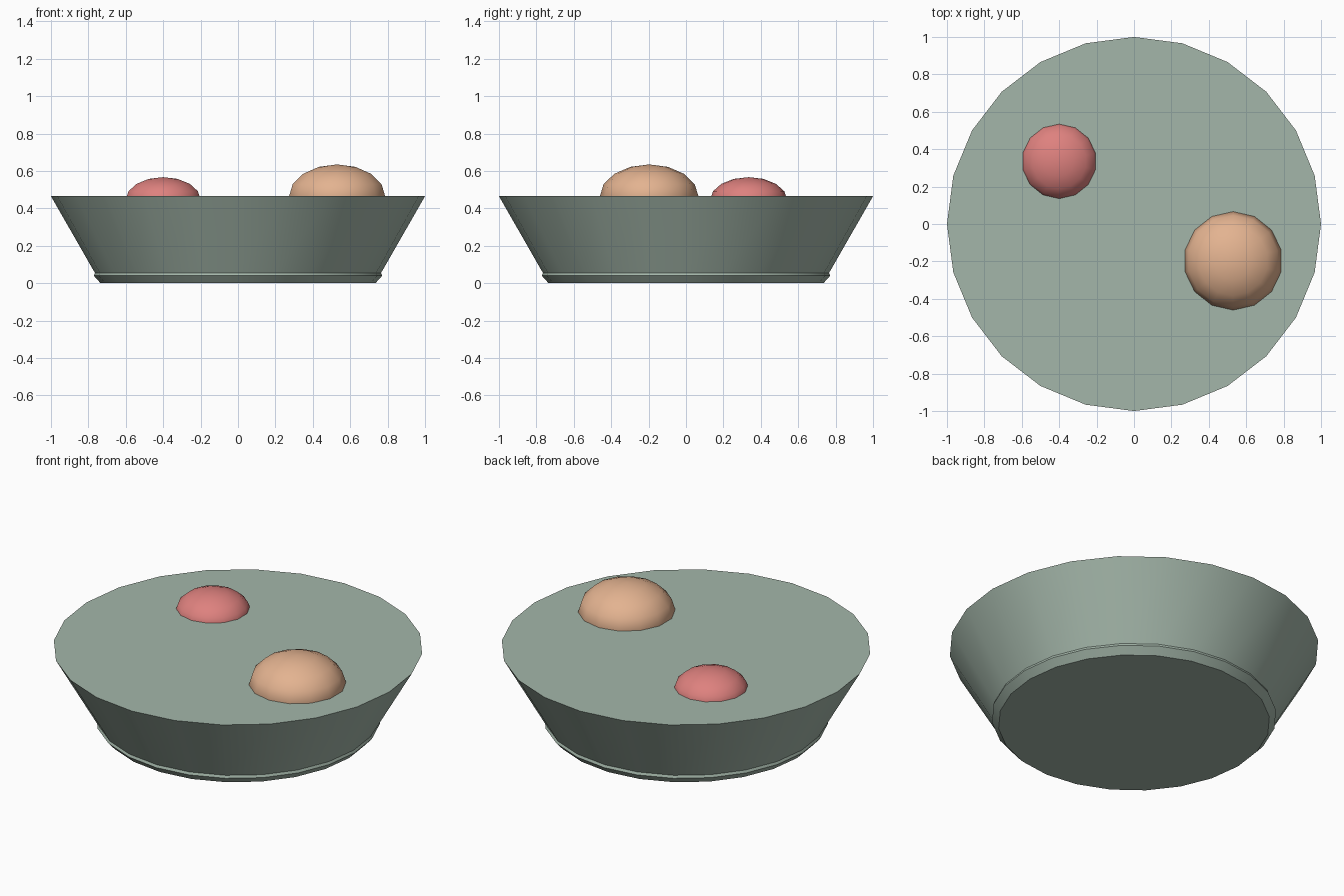
import bpy, math

if "Cube" in bpy.data.objects:
    bpy.data.objects.remove(bpy.data.objects["Cube"])


def material(name, color):
    m = bpy.data.materials.new(name)
    m.diffuse_color = (*color, 1)
    m.use_nodes = True
    m.node_tree.nodes["Principled BSDF"].inputs["Base Color"].default_value = m.diffuse_color
    return m


def lathe(name, profile, sides, mat, start=0.0, center=(0, 0, 0), angle=30):
    """Spin (radius, z) points into a closed solid; end radii of 0 become poles."""
    verts, faces, rings = [], [], []
    for r, z in profile:
        n = 1 if r < 1e-6 else sides
        rings.append([len(verts) + i for i in range(n)])
        for i in range(n):
            a = start + 2 * math.pi * i / sides
            verts.append((r * math.cos(a), r * math.sin(a), z))
    for lo, hi in zip(rings, rings[1:]):
        for i in range(sides):
            j = (i + 1) % sides
            if len(lo) == 1:
                faces.append((lo[0], hi[j], hi[i]))
            elif len(hi) == 1:
                faces.append((lo[i], lo[j], hi[0]))
            else:
                faces.append((lo[i], lo[j], hi[j], hi[i]))
    if len(rings[0]) > 1:
        faces.append(tuple(reversed(rings[0])))
    if len(rings[-1]) > 1:
        faces.append(tuple(rings[-1]))
    me = bpy.data.meshes.new(name)
    me.from_pydata(verts, [], faces)
    me.materials.append(mat)
    ob = bpy.data.objects.new(name, me)
    ob.location = center
    bpy.context.collection.objects.link(ob)
    bpy.ops.object.select_all(action='DESELECT')
    ob.select_set(True)
    bpy.context.view_layer.objects.active = ob
    bpy.ops.object.shade_smooth_by_angle(angle=math.radians(angle))
    return ob


def mound(name, center, radius, height, mat):
    """Squashed low-poly ball with a corner on the y axis."""
    rings = 8
    prof = []
    for k in range(rings + 1):
        t = math.pi * k / rings
        prof.append((radius * math.sin(t), -height * math.cos(t)))
    return lathe(name, prof, 14, mat, math.pi / 2, center, 50)


green = material("sage_green", (0.37, 0.47, 0.40))
peach = material("peach", (0.77, 0.45, 0.28))
red = material("soft_red", (0.73, 0.22, 0.21))

# Tapered bowl with flat top and a small stepped foot
lathe("bowl", [(0.735, 0), (0.771, 0.04), (0.765, 0.055), (1.0, 0.465)], 24, green)

# Two rounded lumps half sunk in the top
mound("large_lump", (0.53, -0.197, 0.463), 0.264, 0.172, peach)
mound("small_lump", (-0.40, 0.335, 0.445), 0.206, 0.122, red)
